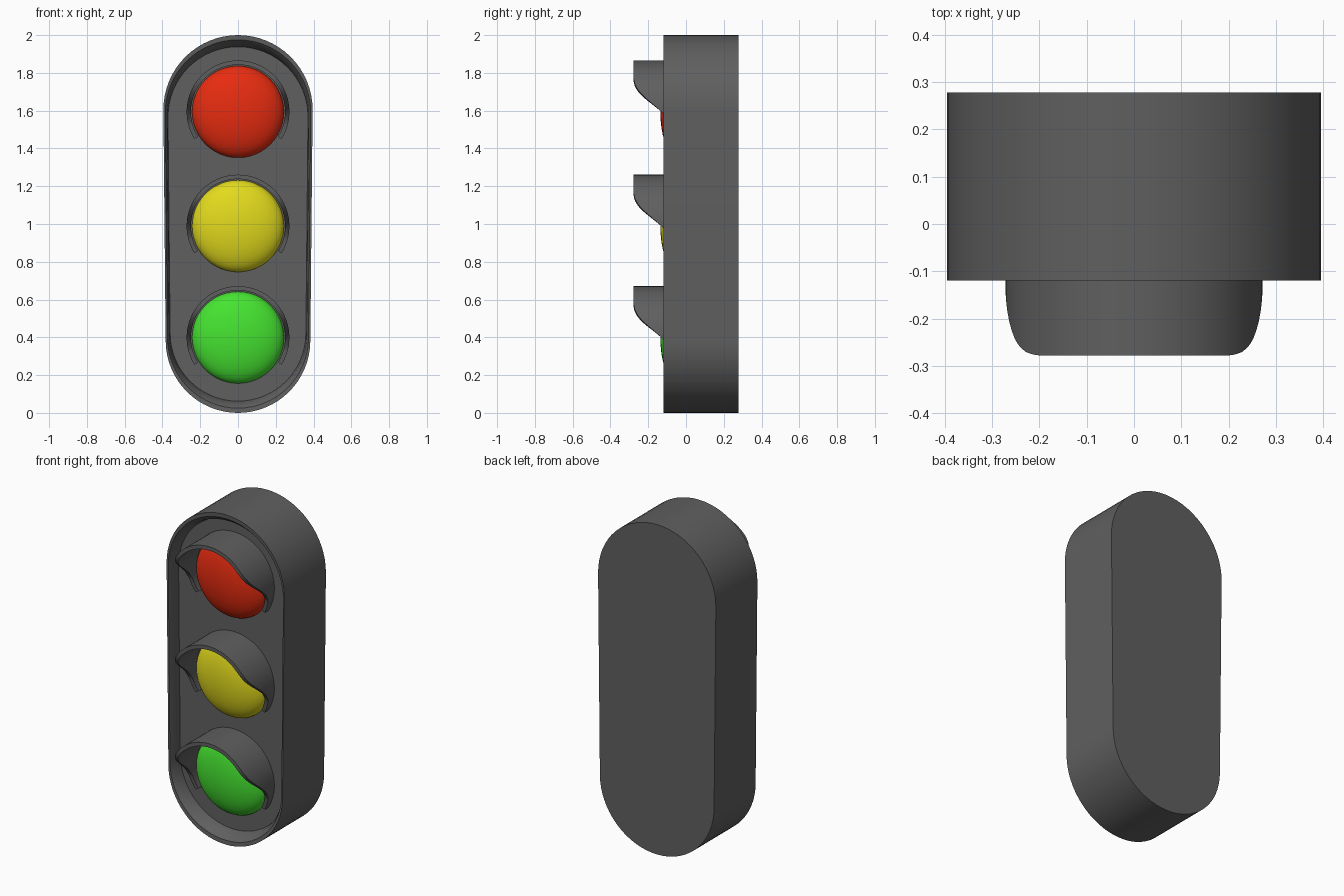
import bpy, bmesh
from math import sin, cos, pi, radians

if "Cube" in bpy.data.objects:
    bpy.data.objects.remove(bpy.data.objects["Cube"])

PANEL_Y = -0.04
GREY = (0.115, 0.115, 0.115, 1)
RED, YELLOW, GREEN = (0.8, 0.025, 0.005, 1), (0.76, 0.7, 0.012, 1), (0.06, 0.77, 0.03, 1)


def make_object(name, bm, angle, color):
    bmesh.ops.recalc_face_normals(bm, faces=bm.faces)
    mesh = bpy.data.meshes.new(name)
    bm.to_mesh(mesh)
    bm.free()
    ob = bpy.data.objects.new(name, mesh)
    bpy.context.collection.objects.link(ob)
    mat = bpy.data.materials.new(name + "_colour")
    mat.diffuse_color = color
    mat.use_nodes = True
    mat.node_tree.nodes["Principled BSDF"].inputs["Base Color"].default_value = mat.diffuse_color
    mesh.materials.append(mat)
    bpy.ops.object.select_all(action='DESELECT')
    ob.select_set(True)
    bpy.context.view_layer.objects.active = ob
    bpy.ops.object.shade_smooth_by_angle(angle=radians(angle))


def bridge(bm, rings):
    for a, b in zip(rings, rings[1:]):
        for i in range(len(a)):
            j = (i + 1) % len(a)
            bm.faces.new((a[i], a[j], b[j], b[i]))


# Housing: rounded outline, slightly narrower at the bottom, with a recessed front
def outline(steps=32):
    top, low = 0.395, 0.383
    pts = [(top * cos(pi * i / steps), 2 - top + top * sin(pi * i / steps)) for i in range(steps + 1)]
    pts += [(-low * cos(pi * i / steps), low - low * sin(pi * i / steps)) for i in range(steps + 1)]
    return pts


bm = bmesh.new()
sections = [(1.0, 0.278), (1.0, -0.12), (0.975, -0.118), (0.95, -0.09), (0.938, PANEL_Y)]
rings = [[bm.verts.new((x * s, y, 1.004 + (z - 1.004) * s)) for x, z in outline()] for s, y in sections]
bridge(bm, rings)
bm.faces.new(rings[0])
bm.faces.new(rings[-1])
make_object("housing", bm, 30, GREY)


# Visor front edge: how far forward it reaches at each height above the lamp centre
EDGE = [(-0.15, -0.075), (-0.06, -0.09), (-0.01, -0.12), (0.02, -0.152), (0.06, -0.199),
        (0.09, -0.232), (0.12, -0.257), (0.15, -0.272), (0.18, -0.278), (0.30, -0.278)]


def edge_y(h):
    for (h0, y0), (h1, y1) in zip(EDGE, EDGE[1:]):
        if h <= h1:
            t = max(0, (h - h0) / (h1 - h0))
            return y0 + (y1 - y0) * t
    return EDGE[-1][1]


def make_visor(name, zc, outer=0.272, inner=0.249, steps=64):
    bm = bmesh.new()
    rings = []
    for i in range(steps + 1):
        a = radians(-32 + 244 * i / steps)
        front = edge_y(outer * sin(a))
        rings.append([bm.verts.new((r * cos(a), y, zc + r * sin(a))) for r, y in
                      ((outer, PANEL_Y), (outer, front), (inner, front), (inner, PANEL_Y))])
    bridge(bm, rings)
    bm.faces.new(rings[0])
    bm.faces.new(rings[-1])
    make_object(name, bm, 35, GREY)


# Lens: shallow dome rising from the panel
def make_lens(name, zc, color, radius=0.243, bulge=0.096, segs=48, rows=12):
    bm = bmesh.new()
    rings = []
    for k in range(rows):
        t = pi / 2 * k / rows
        rings.append([bm.verts.new((radius * cos(t) * cos(2 * pi * i / segs), PANEL_Y - bulge * sin(t),
                                    zc + radius * cos(t) * sin(2 * pi * i / segs))) for i in range(segs)])
    bridge(bm, rings)
    tip = bm.verts.new((0, PANEL_Y - bulge, zc))
    for i in range(segs):
        bm.faces.new((rings[-1][i], rings[-1][(i + 1) % segs], tip))
    bm.faces.new(rings[0])
    make_object(name, bm, 40, color)


for label, zc, color in (("red", 1.594, RED), ("yellow", 0.989, YELLOW), ("green", 0.399, GREEN)):
    make_visor(label + "_visor", zc)
    make_lens(label + "_lens", zc, color)
